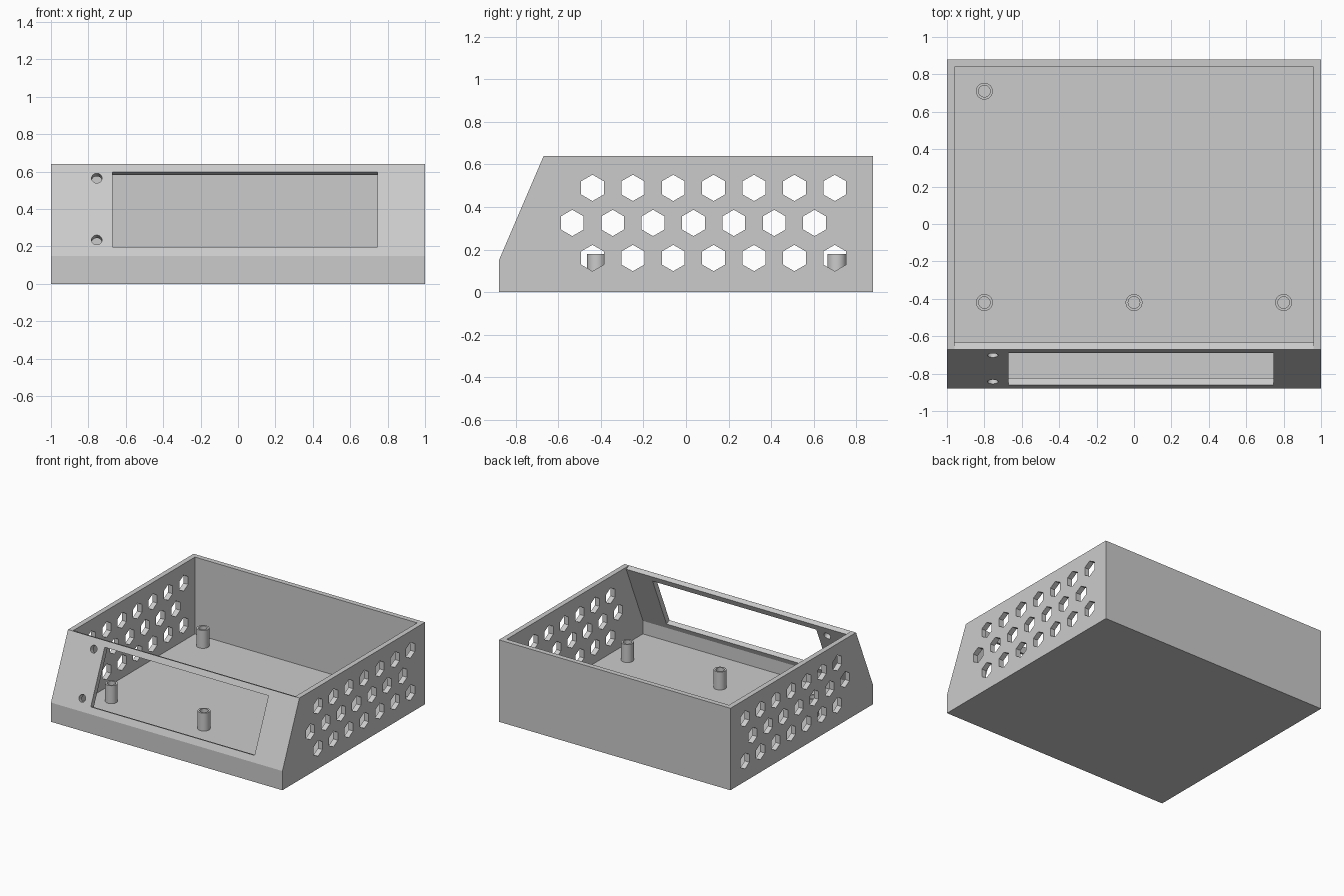
import bpy
import bmesh
from math import pi, atan2, sin, cos
from mathutils import Matrix, Vector

default_cube = bpy.data.objects.get("Cube")
if default_cube:
    bpy.data.objects.remove(default_cube, do_unlink=True)

# Main dimensions
HALF_X, HALF_Y, HEIGHT, WALL = 1.0, 0.88, 0.64, 0.04
KNEE_Z, LIP_Y = 0.15, -0.67
TILT = atan2(LIP_Y + HALF_Y, HEIGHT - KNEE_Z)
INWARD = Vector((0, cos(TILT), -sin(TILT)))

grey = bpy.data.materials.new("light grey plastic")
grey.use_nodes = True
colour = (0.6, 0.6, 0.6, 1)
grey.diffuse_color = colour
grey.node_tree.nodes["Principled BSDF"].inputs["Base Color"].default_value = colour


def make_object(name, bm):
    bmesh.ops.recalc_face_normals(bm, faces=bm.faces)
    mesh = bpy.data.meshes.new(name)
    bm.to_mesh(mesh)
    bm.free()
    mesh.materials.append(grey)
    obj = bpy.data.objects.new(name, mesh)
    bpy.context.collection.objects.link(obj)
    return obj


def add_prism(bm, profile, half_width):
    """Extrude a (y, z) profile across x."""
    face = bm.faces.new([bm.verts.new((-half_width, y, z)) for y, z in profile])
    extruded = bmesh.ops.extrude_face_region(bm, geom=[face])
    moved = [v for v in extruded["geom"] if isinstance(v, bmesh.types.BMVert)]
    bmesh.ops.translate(bm, verts=moved, vec=(2 * half_width, 0, 0))


def cut(target, cutter):
    cutter.hide_render = True
    mod = target.modifiers.new("cut", 'BOOLEAN')
    mod.operation, mod.solver, mod.object = 'DIFFERENCE', 'EXACT', cutter
    bpy.context.view_layer.objects.active = target
    bpy.ops.object.modifier_apply(modifier=mod.name)
    bpy.data.objects.remove(cutter, do_unlink=True)


def panel_point(x, z):
    """Point on the outside of the sloped front."""
    y = -HALF_Y + (z - KNEE_Z) * (LIP_Y + HALF_Y) / (HEIGHT - KNEE_Z)
    return Vector((x, y, z))


# Outer case
bm = bmesh.new()
add_prism(bm, [(-HALF_Y, 0), (HALF_Y, 0), (HALF_Y, HEIGHT),
               (LIP_Y, HEIGHT), (-HALF_Y, KNEE_Z)], HALF_X)
case = make_object("case", bm)

# Open cavity, leaving a square-cut top on the sloped panel
lip = panel_point(0, HEIGHT) + INWARD * WALL
drop = (lip.y + HALF_Y - WALL) / (LIP_Y + HALF_Y) * (HEIGHT - KNEE_Z)
bm = bmesh.new()
add_prism(bm, [(HALF_Y - WALL, WALL), (WALL - HALF_Y, WALL),
               (WALL - HALF_Y, lip.z - drop), (lip.y, lip.z),
               (LIP_Y + 0.001, HEIGHT - 0.0005), (LIP_Y + 0.001, 0.8),
               (HALF_Y - WALL, 0.8)], HALF_X - WALL)
cut(case, make_object("cavity_cutter", bm))

# Staggered hexagonal vents through both sides
bm = bmesh.new()
for row, z in enumerate((0.16, 0.325, 0.49)):
    for column in range(7):
        y = -0.44 + 0.19 * column - 0.095 * (row % 2)
        hexagon = [(y + 0.062 * sin(k * pi / 3), z + 0.062 * cos(k * pi / 3))
                   for k in range(6)]
        add_prism(bm, hexagon, 1.2)
cut(case, make_object("vent_cutter", bm))

# Display window and two screw holes, square to the sloped panel
bm = bmesh.new()
tilt = Matrix.Rotation(-TILT, 4, 'X')
size = Matrix.Diagonal((1.415, 0.2, 0.4 / cos(TILT), 1))
bmesh.ops.create_cube(bm, size=1, matrix=Matrix.Translation(
    panel_point(0.0375, 0.397)) @ tilt @ size)
for z in (0.235, 0.565):
    bmesh.ops.create_cone(
        bm, cap_ends=True, segments=32, radius1=0.028, radius2=0.028, depth=0.2,
        matrix=Matrix.Translation(panel_point(-0.755, z)) @ tilt
        @ Matrix.Rotation(pi / 2, 4, 'X'))
cut(case, make_object("panel_cutter", bm))

# Hollow mounting posts
OUTER, INNER, TOP, SIDES = 0.045, 0.031, 0.18, 32
for name, x, y in (("back_right_post", -0.8, 0.71), ("front_right_post", -0.8, -0.42),
                   ("front_middle_post", 0, -0.42), ("front_left_post", 0.8, -0.42)):
    bm = bmesh.new()
    rings = []
    for radius, z in ((OUTER, WALL), (OUTER, TOP), (INNER, TOP), (INNER, WALL)):
        rings.append([bm.verts.new((x + radius * cos(2 * pi * k / SIDES),
                                    y + radius * sin(2 * pi * k / SIDES), z))
                      for k in range(SIDES)])
    for i, ring in enumerate(rings):
        other = rings[(i + 1) % len(rings)]
        for k in range(SIDES):
            n = (k + 1) % SIDES
            bm.faces.new((ring[k], ring[n], other[n], other[k]))
    post = make_object(name, bm)
    bpy.ops.object.select_all(action='DESELECT')
    post.select_set(True)
    bpy.context.view_layer.objects.active = post
    bpy.ops.object.shade_smooth_by_angle(angle=pi / 6)
